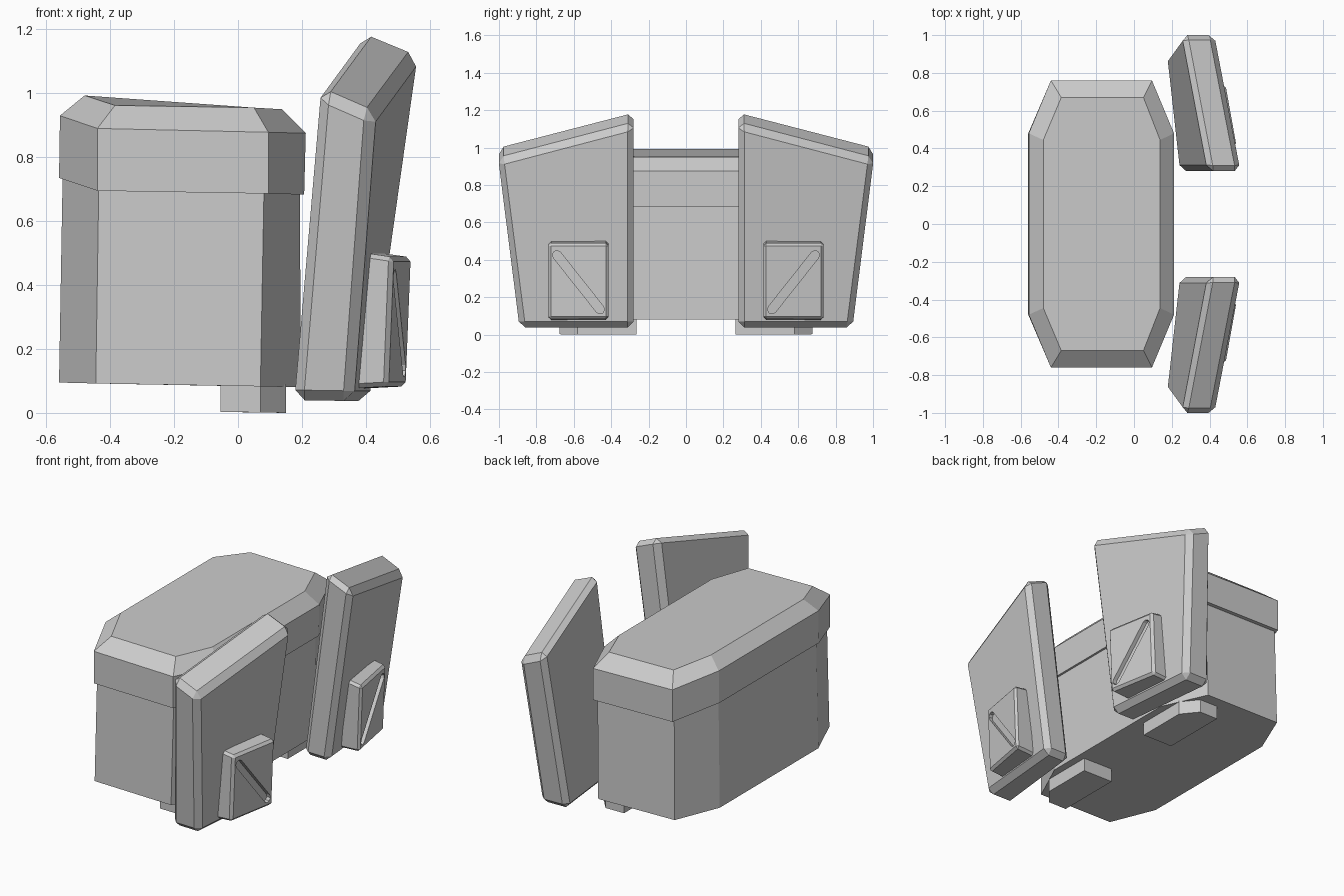
import bpy, bmesh, math

if "Cube" in bpy.data.objects:
    bpy.data.objects.remove(bpy.data.objects["Cube"])


def loft(name, rings, bevel=0.0, cutter=None, mirror=False):
    """Solid skinned through rings of equal point count, capped at both ends."""
    bm = bmesh.new()
    vs = [[bm.verts.new(p) for p in ring] for ring in rings]
    n = len(vs[0])
    for a, b in zip(vs, vs[1:]):
        for i in range(n):
            j = (i + 1) % n
            bm.faces.new((a[i], a[j], b[j], b[i]))
    bm.faces.new(vs[0])
    bm.faces.new(vs[-1])
    bmesh.ops.recalc_face_normals(bm, faces=bm.faces)
    me = bpy.data.meshes.new(name)
    bm.to_mesh(me)
    bm.free()
    ob = bpy.data.objects.new(name, me)
    bpy.context.collection.objects.link(ob)
    if bevel:
        m = ob.modifiers.new("bevel", 'BEVEL')
        m.width, m.segments, m.limit_method = bevel, 1, 'ANGLE'
    if cutter:
        m = ob.modifiers.new("slot", 'BOOLEAN')
        m.operation, m.object, m.solver = 'DIFFERENCE', cutter, 'EXACT'
    if mirror:
        m = ob.modifiers.new("mirror", 'MIRROR')
        m.use_axis = (False, True, False)
        m.use_mirror_merge = False
    return ob


def octagon(x0, x1, x2, x3, ya, yb, zs):
    """Long eight-sided ring; zs gives the height at x0, x1, x2, x3."""
    half = [(x0, ya, zs[0]), (x1, yb, zs[1]), (x2, yb, zs[2]), (x3, ya, zs[3])]
    return half + [(x, -y, z) for x, y, z in reversed(half)]


# main body, tapering slightly upward
loft("box_body", [
    octagon(-.56, -.445, .07, .197, .475, .745, (.095, .092, .083, .08)),
    octagon(-.548, -.435, .082, .193, .47, .735, (.78, .75, .74, .74))])

# overhanging lid with chamfered top
loft("box_lid", [
    octagon(-.56, -.44, .095, .207, .48, .76, (.735, .695, .686, .683)),
    octagon(-.557, -.44, .095, .212, .48, .76, (.93, .89, .878, .875)),
    octagon(-.48, -.385, .05, .138, .445, .67, (.993, .962, .955, .95))])

# low feet under the body
foot = [(.15, .265), (.15, .58), (.07, .675), (-.055, .675), (-.055, .265)]
loft("foot", [[(x, y, 0.003 - .02 * max(x, 0)) for x, y in foot],
              [(x, y, .09) for x, y in foot]], mirror=True)

# leaning side panels
loft("panel", [
    [(.24, .28, .04), (.393, .28, 1.197), (.255, 1.005, 1.01), (.173, .89, .04)],
    [(.412, .28, .037), (.568, .28, 1.125), (.427, 1.005, .935), (.36, .89, .037)]],
    bevel=.032, mirror=True)


# slot cutter: a rounded bar lying diagonally in the plate's front face
def plate_x(y, z):
    return .526 + .04 * (z - .09) - .18 * (y - .42)


a, b, r = (.46, .135), (.69, .425), .024
ang = math.atan2(b[1] - a[1], b[0] - a[0])
bar = []
for (cy, cz), start in ((b, ang - math.pi / 2), (a, ang + math.pi / 2)):
    for k in range(5):
        t = start + math.pi * k / 4
        bar.append((cy + r * math.cos(t), cz + r * math.sin(t)))
slot = loft("slot_cutter", [[(plate_x(y, z) + d, y, z) for y, z in bar]
                            for d in (-.025, .06)])

# small plates with the diagonal slot
loft("plate", [
    [(.37, .415, .075), (.43, .415, .503), (.38, .735, .503), (.33, .735, .075)],
    [(plate_x(y, z), y, z) for y, z in
     ((.415, .083), (.415, .487), (.735, .487), (.735, .083))]],
    bevel=.014, cutter=slot, mirror=True)

# bake modifiers so the cutter can be removed
dg = bpy.context.evaluated_depsgraph_get()
for ob in [o for o in bpy.data.objects if o.modifiers]:
    me = bpy.data.meshes.new_from_object(ob.evaluated_get(dg))
    ob.modifiers.clear()
    ob.data = me
bpy.data.objects.remove(slot)
